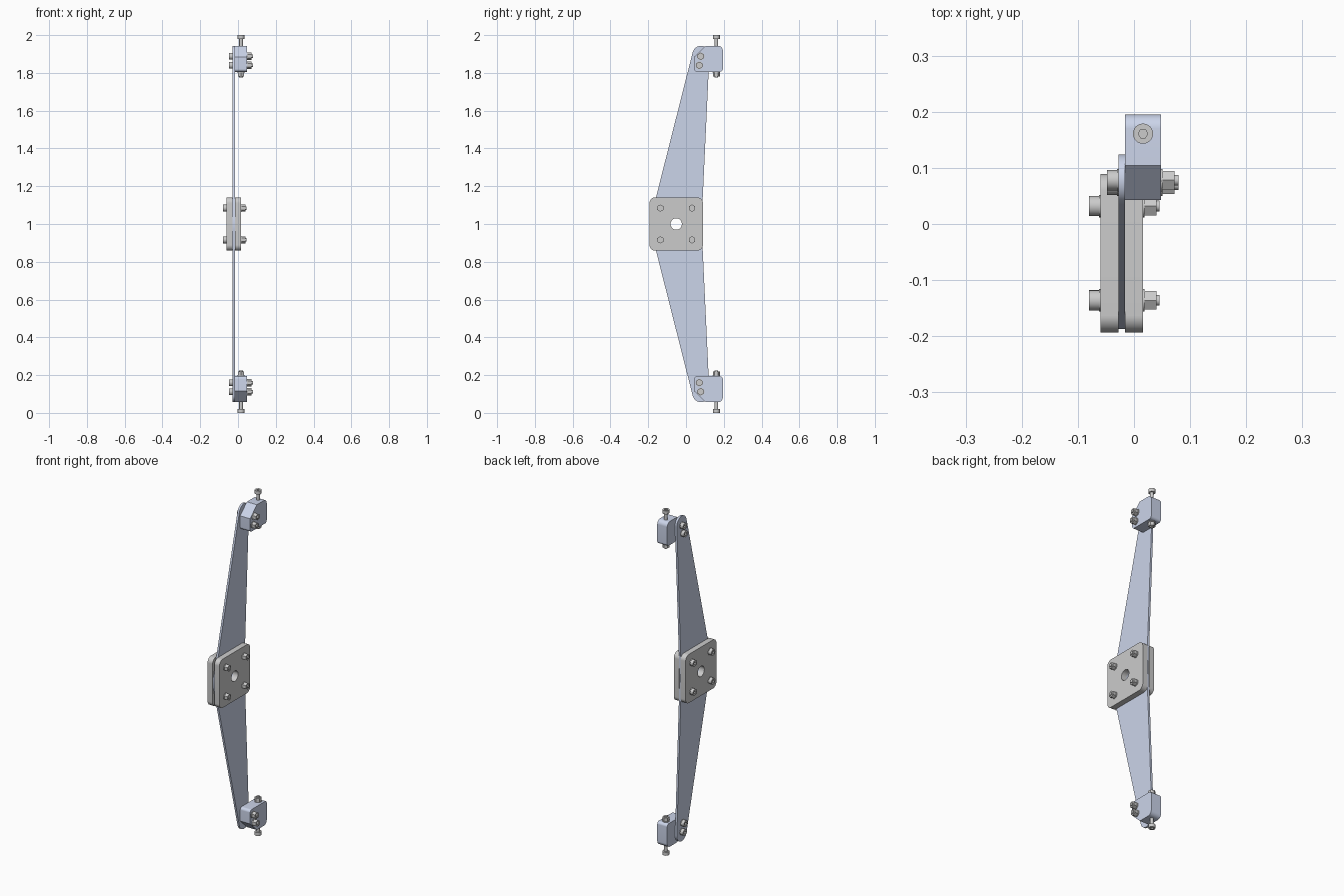
import bpy, bmesh
from math import sin, cos, pi, radians, tan
from mathutils import Vector, Matrix

if "Cube" in bpy.data.objects:
    bpy.data.objects.remove(bpy.data.objects["Cube"])

BLUE = bpy.data.materials.new("pale_blue")
BLUE.diffuse_color = (0.60, 0.66, 0.82, 1)
BLUE.use_nodes = True
BLUE.node_tree.nodes["Principled BSDF"].inputs["Base Color"].default_value = BLUE.diffuse_color

# Side profiles are drawn in (y, z) and extruded along x
SIDE = Matrix(((0, 0, 1, 0), (1, 0, 0, 0), (0, 1, 0, 0), (0, 0, 0, 1)))


def circle(r, n=24, c=(0, 0), start=0):
    return [(c[0] + r * cos(start + 2 * pi * i / n), c[1] + r * sin(start + 2 * pi * i / n)) for i in range(n)]


def rounded(corners, steps=8):
    """Outline from (u, v, fillet radius) corners."""
    out, n = [], len(corners)
    for i, (u, v, r) in enumerate(corners):
        p = Vector((u, v))
        if r == 0:
            out.append((u, v))
            continue
        a = (Vector(corners[i - 1][:2]) - p).normalized()
        b = (Vector(corners[(i + 1) % n][:2]) - p).normalized()
        half = a.angle(b) / 2
        c = p + (a + b).normalized() * (r / sin(half))
        s, e = p + a * (r / tan(half)) - c, p + b * (r / tan(half)) - c
        out += [tuple(c + s.lerp(e, k / steps).normalized() * r) for k in range(steps + 1)]
    return out


def prism(bm, outline, w0, w1, holes=()):
    """Extrude an outline, with optional holes, from w0 to w1."""
    edges = []
    for loop in (outline, *holes):
        vs = [bm.verts.new((u, v, w0)) for u, v in loop]
        edges += [bm.edges.new((vs[i - 1], vs[i])) for i in range(len(vs))]
    fill = bmesh.ops.triangle_fill(bm, edges=edges, use_beauty=True)
    faces = [g for g in fill["geom"] if isinstance(g, bmesh.types.BMFace)]
    ext = bmesh.ops.extrude_face_region(bm, geom=faces, use_keep_orig=True)
    top = [g for g in ext["geom"] if isinstance(g, bmesh.types.BMVert)]
    bmesh.ops.translate(bm, verts=top, vec=(0, 0, w1 - w0))


def finish(bm, name, matrix, mat=None):
    bm.transform(matrix)
    bmesh.ops.recalc_face_normals(bm, faces=bm.faces[:])
    me = bpy.data.meshes.new(name)
    bm.to_mesh(me)
    bm.free()
    ob = bpy.data.objects.new(name, me)
    bpy.context.collection.objects.link(ob)
    if mat:
        me.materials.append(mat)
    bpy.ops.object.select_all(action='DESELECT')
    ob.select_set(True)
    bpy.context.view_layer.objects.active = ob
    bpy.ops.object.shade_smooth_by_angle(angle=radians(30))
    return ob


def side_part(name, outline, x0, x1, holes=(), mat=None):
    bm = bmesh.new()
    prism(bm, outline, x0, x1, holes)
    return finish(bm, name, SIDE, mat)


def bolt(name, matrix, nut, tip, head_washer=True):
    """Socket head below w = 0, nut from w = nut, shank end at w = tip."""
    bm = bmesh.new()
    prism(bm, circle(0.018), -0.020, -0.010, [circle(0.0085, 6)])
    prism(bm, circle(0.018), -0.010, -0.002 if head_washer else 0)
    if head_washer:
        prism(bm, circle(0.020), -0.002, 0)
    prism(bm, circle(0.0095), 0, tip)
    prism(bm, circle(0.020), nut - 0.003, nut)
    prism(bm, circle(0.019, 6, start=pi / 6), nut, nut + 0.021)
    finish(bm, name, matrix)


def at_side(x, y, z):
    return Matrix.Translation((x, y, z)) @ SIDE


# Hub: two square plates clamping the arm
CY = -0.052
h = 0.141
plate = rounded([(CY - h, 1 - h, 0.03), (CY + h, 1 - h, 0.03), (CY + h, 1 + h, 0.03), (CY - h, 1 + h, 0.03)])
hub_hole = circle(0.03, 32, (CY, 1))
side_part("hub_plate_left", plate, -0.060, -0.028, [hub_hole])
side_part("hub_plate_right", plate, -0.016, 0.016, [hub_hole])
for dy in (-0.084, 0.084):
    for dz in (-0.084, 0.084):
        bolt("hub_bolt", at_side(-0.060, CY + dy, 1 + dz), 0.079, 0.105)

# Thin double arm with round ends, widest at the hub
end = [(0.079 + 0.045 * cos(radians(a)), 1.898 + 0.045 * sin(radians(a)))
       for a in [-2.7 + 168.7 * i / 20 for i in range(21)]]
half = [(0.082, 1.0)] + end + [(-0.187, 1.03)]
arm = half + [(y, 2 - z) for y, z in reversed(half[1:])]
side_part("arm", arm, -0.028, -0.016, [hub_hole], BLUE)

# Mirrored end blocks with their bolts
block = [(0.043, 1.806, 0.015), (0.195, 1.806, 0.015), (0.195, 1.943, 0.025),
         (0.104, 1.943, 0), (0.043, 1.885, 0)]
for side, s in (("upper", 1), ("lower", -1)):
    outline = rounded([(y, 1 + s * (z - 1), r) for y, z, r in block])
    side_part(side + "_end_block", outline, -0.016, 0.048, (), BLUE)
    for y, z in ((0.078, 0.888), (0.070, 0.840)):
        bolt(side + "_clamp_bolt", at_side(-0.028, y, 1 + s * z), 0.079, 0.107)
    # Adjusting bolt, head outward and nut against the inner face
    turn = Matrix.Rotation(pi, 4, 'X') if s > 0 else Matrix.Identity(4)
    bolt(side + "_adjusting_bolt", Matrix.Translation((0.016, 0.161, 1 + s * 0.98)) @ turn,
         0.177, 0.204, False)
